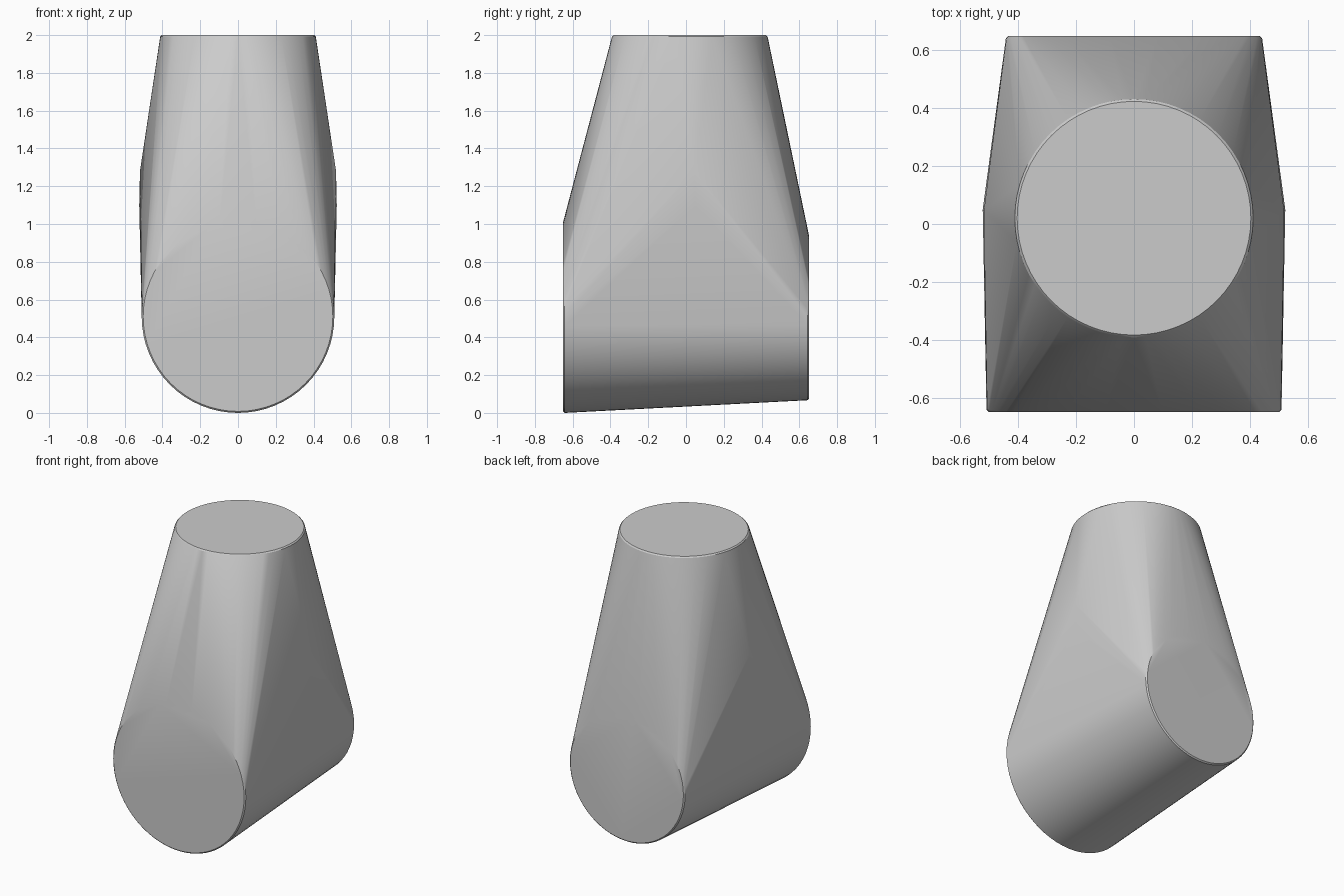
import bpy, bmesh, math
from mathutils import Vector

cube = bpy.data.objects.get("Cube")
if cube:
    bpy.data.objects.remove(cube, do_unlink=True)

SIDES = 64
RIM = 0.008

grey = bpy.data.materials.new("plain grey")
grey.use_nodes = True
colour = (0.6, 0.6, 0.6, 1)
grey.diffuse_color = colour
grey.node_tree.nodes["Principled BSDF"].inputs["Base Color"].default_value = colour


def add_opening(bm, centre, outward, radius):
    """Round pipe end with a fine softened rim."""
    centre, outward = Vector(centre), Vector(outward)
    across = Vector((1, 0, 0))
    up = outward.cross(across)
    for r, depth in ((radius - RIM, 0), (radius, RIM)):
        for i in range(SIDES):
            a = math.tau * i / SIDES
            bm.verts.new(centre - outward * depth
                         + across * r * math.cos(a) + up * r * math.sin(a))


# Three round ends joined by one taut skin
bm = bmesh.new()
add_opening(bm, (0, -0.65, 0.51), (0, -1, 0), 0.51)
add_opening(bm, (0, 0.65, 0.51), (0, 1, 0), 0.443)
add_opening(bm, (0, 0.02, 2), (0, 0, 1), 0.412)

# Slight bulge on each flank
for side in (-1, 1):
    bm.verts.new((side * 0.519, 0.045, 1.28))
    bm.verts.new((side * 0.523, 0.05, 1.1))

hull = bmesh.ops.convex_hull(bm, input=bm.verts)
loose = [v for v in bm.verts if not v.link_faces]
bmesh.ops.delete(bm, geom=loose, context='VERTS')
bmesh.ops.dissolve_limit(bm, angle_limit=math.radians(0.1),
                         verts=bm.verts, edges=bm.edges)
bmesh.ops.recalc_face_normals(bm, faces=bm.faces)

mesh = bpy.data.meshes.new("tee_body")
bm.to_mesh(mesh)
bm.free()
mesh.materials.append(grey)
body = bpy.data.objects.new("tee_body", mesh)
bpy.context.collection.objects.link(body)

# Smooth skin with crisp ends
bpy.ops.object.select_all(action='DESELECT')
body.select_set(True)
bpy.context.view_layer.objects.active = body
bpy.ops.object.shade_smooth_by_angle(angle=math.radians(30))
